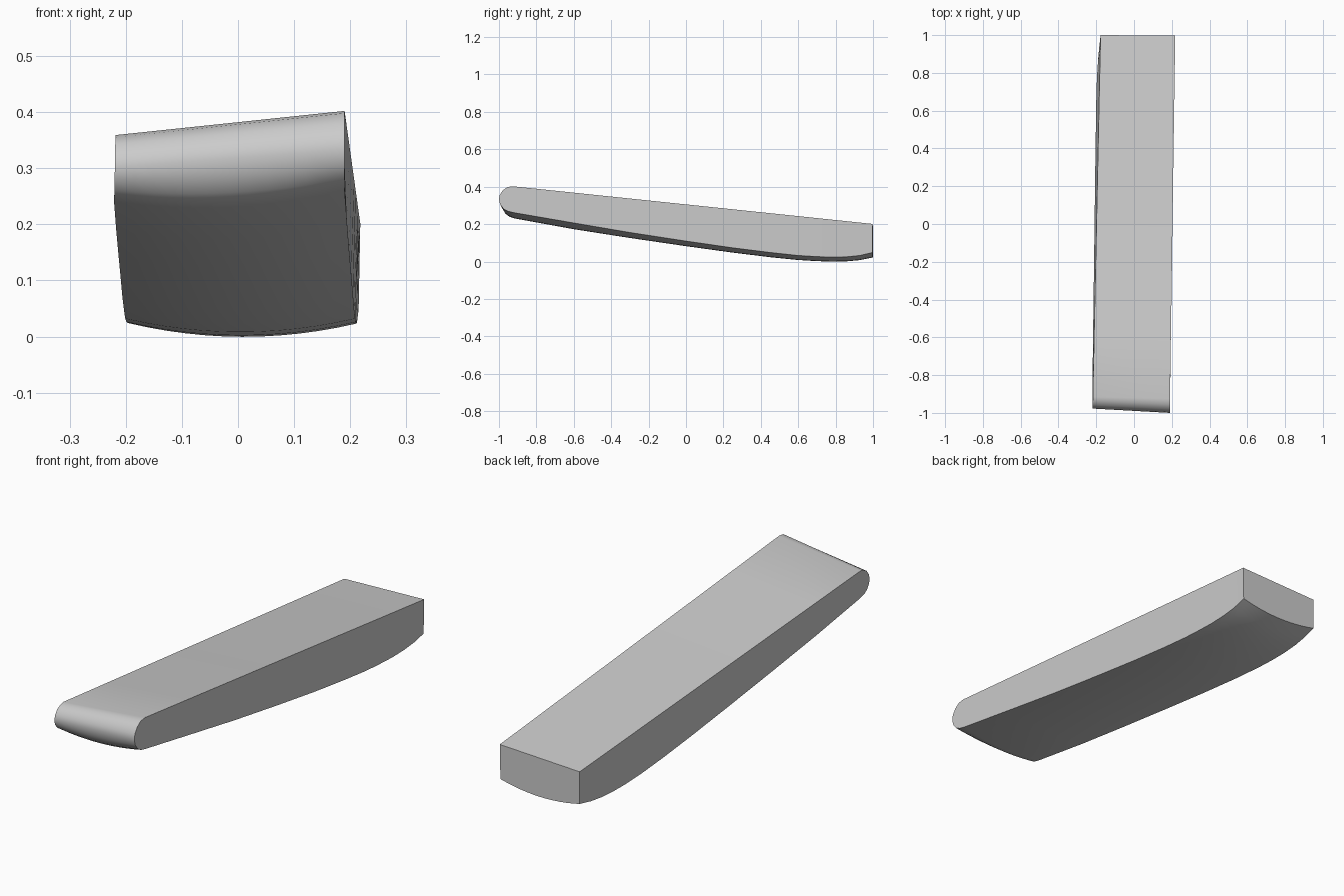
import bpy, bmesh

if "Cube" in bpy.data.objects:
    bpy.data.objects.remove(bpy.data.objects["Cube"])

# Nose outline at the right and left sides: (y, z), plus underside sag
NOSE_R = [(-0.925, .402), (-0.955, .398), (-0.98, .38), (-0.996, .355), (-1.0, .333),
          (-0.994, .306), (-0.975, .281), (-0.95, .268), (-0.92, .261)]
NOSE_L = [(-0.915, .359), (-0.935, .355), (-0.957, .343), (-0.972, .322), (-0.977, .302),
          (-0.972, .28), (-0.957, .26), (-0.938, .248), (-0.91, .241)]
SAG = [0, 0, 0, 0, 0, .006, .014, .018, .020]
# Underside edge stations: y, right x, right z, left x, left z
BELLY = [(-0.6, .194, .206, -.217, .189), (-0.3, .198, .155, -.213, .145),
         (0.0, .202, .109, -.209, .103), (0.25, .205, .073, -.206, .070),
         (0.45, .207, .048, -.203, .046), (0.6, .209, .032, -.201, .032),
         (0.7, .210, .026, -.199, .026), (0.78, .211, .023, -.196, .024),
         (0.86, .212, .025, -.191, .025), (0.93, .213, .032, -.185, .031),
         (0.997, .215, .048, -.177, .043)]
COLS = 12

left = [(-.218 - .003 * i / 8, y, z) for i, (y, z) in enumerate(NOSE_L)]
right = [(.190, y, z) for y, z in NOSE_R]
sag = list(SAG)
for y, rx, rz, lx, lz in BELLY:
    left.append((lx, y, lz))
    right.append((rx, y, rz))
    sag.append(.024)
left[-1] = (-.177, 1.0, .043)

bm = bmesh.new()

# Nose and curved underside as one grid, bowed across the width
grid = []
for a, b, s in zip(left, right, sag):
    row = []
    for c in range(COLS + 1):
        t = c / COLS
        x, y, z = (p + (q - p) * t for p, q in zip(a, b))
        row.append(bm.verts.new((x, y, z - s * (1 - (2 * t - 1) ** 2))))
    grid.append(row)
for r0, r1 in zip(grid, grid[1:]):
    for c in range(COLS):
        bm.faces.new((r0[c], r0[c + 1], r1[c + 1], r1[c]))

# Top deck edges, one point per belly station
n = len(NOSE_R)


def deck_edge(start, end):
    pts = []
    for st in BELLY:
        t = (st[0] + .92) / 1.917
        pts.append(bm.verts.new([p + (q - p) * t for p, q in zip(start, end)]))
    return pts


deck_l = deck_edge(left[0], (-.177, 1.0, .186))
deck_r = deck_edge(right[0], (.218, .997, .201))

# Side walls
for col, deck in ((0, deck_l), (COLS, deck_r)):
    bm.faces.new([row[col] for row in grid[:n + 1]] + [deck[0]])
    for i in range(len(deck) - 1):
        bm.faces.new((grid[n + i][col], grid[n + i + 1][col], deck[i + 1], deck[i]))

# Deck and back wall
bm.faces.new(grid[0] + [deck_r[0], deck_l[0]])
for i in range(len(deck_l) - 1):
    bm.faces.new((deck_l[i], deck_r[i], deck_r[i + 1], deck_l[i + 1]))
bm.faces.new(grid[-1] + [deck_r[-1], deck_l[-1]])

bmesh.ops.recalc_face_normals(bm, faces=bm.faces[:])
mesh = bpy.data.meshes.new("curved_bar")
bm.to_mesh(mesh)
bm.free()
obj = bpy.data.objects.new("curved_bar", mesh)
bpy.context.collection.objects.link(obj)
bpy.context.view_layer.objects.active = obj
obj.select_set(True)
bpy.ops.object.shade_smooth_by_angle(angle=0.6)
